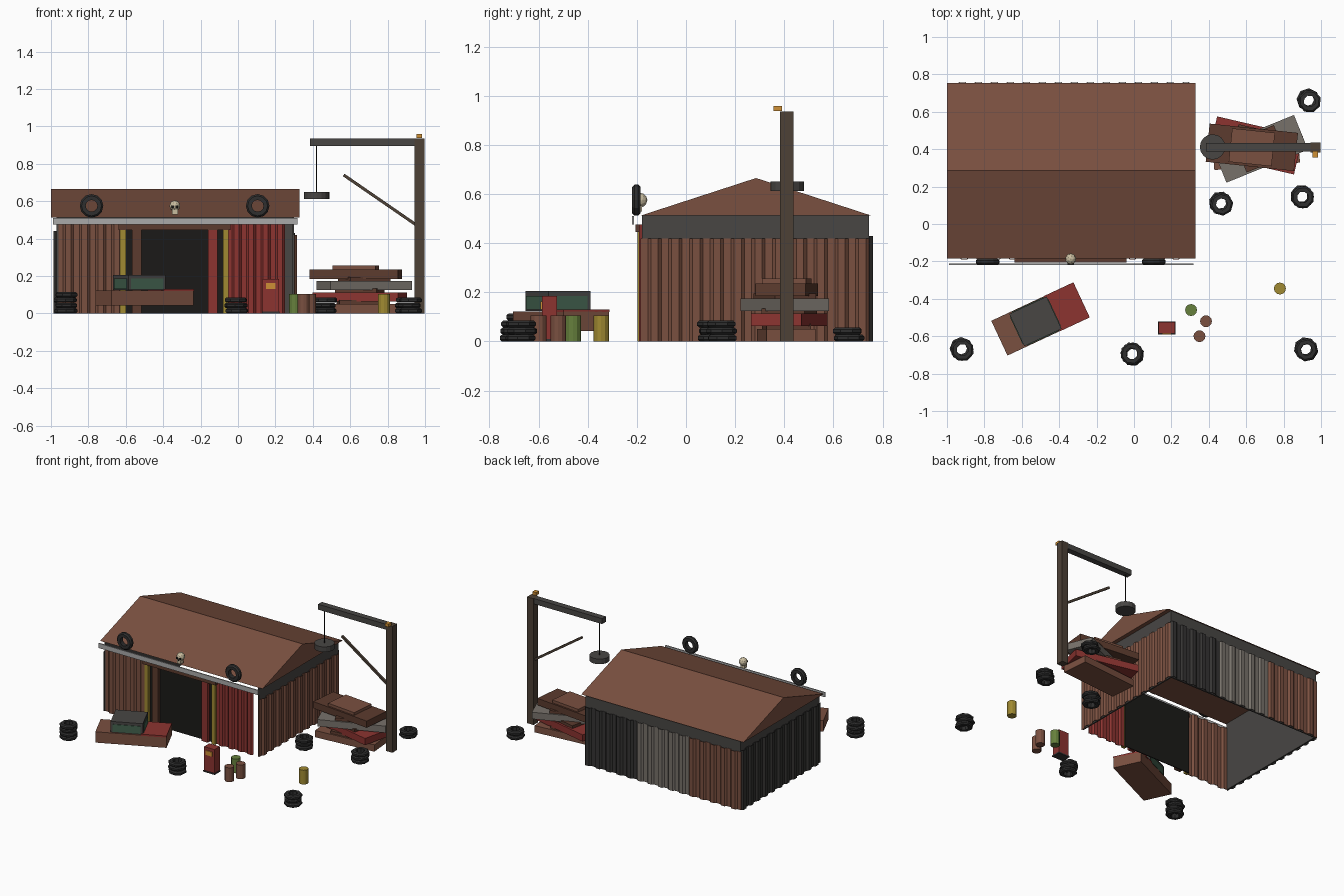
import bpy, bmesh, math
from mathutils import Vector, Matrix

if "Cube" in bpy.data.objects:
    bpy.data.objects.remove(bpy.data.objects["Cube"])

def mat(name, hexcode):
    m = bpy.data.materials.new(name)
    c = [int(hexcode[i:i + 2], 16) / 255 for i in (0, 2, 4)]
    m.diffuse_color = [((v + .055) / 1.055) ** 2.4 for v in c] + [1]
    m.use_nodes = True
    m.node_tree.nodes["Principled BSDF"].inputs["Base Color"].default_value = m.diffuse_color
    return m

RUST = mat("rust", "7a5040")
BROWN = mat("dark_rust", "5c3b2e")
RED = mat("red_paint", "8c3430")
GREY = mat("dark_steel", "484644")
DARK = mat("charcoal_sheet", "353433")
PALE = mat("pale_steel", "77716a")
LIGHT = mat("zinc", "aaaaaa")
BLACK = mat("black", "1b1a18")
RUBBER = mat("rubber", "2e2e2e")
YELLOW = mat("yellow_paint", "a08a32")
GREEN = mat("green_paint", "66803c")
GLASS = mat("green_glass", "42614e")
POST = mat("crane_brown", "4d4136")
ORANGE = mat("orange", "cf9036")
BONE = mat("bone", "c9bda0")

def add(name, bm, m):
    bmesh.ops.recalc_face_normals(bm, faces=bm.faces)
    me = bpy.data.meshes.new(name)
    bm.to_mesh(me)
    bm.free()
    me.materials.append(m)
    ob = bpy.data.objects.new(name, me)
    bpy.context.collection.objects.link(ob)
    return ob

def block(name, m, loc, size, rz=0, ry=0):
    bm = bmesh.new()
    M = Matrix.Translation(loc) @ Matrix.Rotation(math.radians(rz), 4, 'Z') @ Matrix.Rotation(ry, 4, 'Y')
    bmesh.ops.create_cube(bm, size=1, matrix=M @ Matrix.Diagonal((*size, 1)))
    return add(name, bm, m)

def span(name, m, x, y, z):
    lo, hi = Vector((x[0], y[0], z[0])), Vector((x[1], y[1], z[1]))
    return block(name, m, (lo + hi) / 2, hi - lo)

def drum(name, m, loc, r, h, n=12):
    bm = bmesh.new()
    bmesh.ops.create_cone(bm, cap_ends=True, segments=n, radius1=r, radius2=r, depth=h,
                          matrix=Matrix.Translation((loc[0], loc[1], loc[2] + h / 2)))
    return add(name, bm, m)

def sheet(name, m, p0, p1, z0, z1, out):
    """Ribbed metal sheet from p0 to p1, ribs pushed along out."""
    p0, p1, out = Vector((*p0, 0)), Vector((*p1, 0)), Vector((*out, 0))
    ribs = max(1, round((p1 - p0).length / .085))
    pts = []
    for i in range(ribs):
        for t, o in ((0, 0), (.35, 0), (.5, 1), (.85, 1)):
            pts.append(p0.lerp(p1, (i + t) / ribs) + out * o * .013)
    pts.append(p1)
    bm = bmesh.new()
    cols = [[bm.verts.new(p + Vector((0, 0, z))) for z in (z0, z1)] for p in pts]
    for a, b in zip(cols, cols[1:]):
        bm.faces.new((a[0], b[0], b[1], a[1]))
    ob = add(name, bm, m)
    ob.modifiers.new("thickness", 'SOLIDIFY').thickness = .004

def tyre(name, loc, r, h, n=8, rot=0, upright=False):
    """Lathed tyre ring with an open hole."""
    prof = [(.5, -.5), (.85, -.5), (1, -.22), (1, .22), (.85, .5), (.5, .5)]
    M = Matrix.Translation(loc) @ (Matrix.Rotation(math.pi / 2, 4, 'X') if upright else Matrix())
    bm = bmesh.new()
    rings = []
    for i in range(n):
        a = rot + math.tau * i / n
        rings.append([bm.verts.new(M @ Vector((q * r * math.cos(a), q * r * math.sin(a), z * h))) for q, z in prof])
    for i in range(n):
        a, b = rings[i], rings[(i + 1) % n]
        for j in range(6):
            k = (j + 1) % 6
            bm.faces.new((a[j], b[j], b[k], a[k]))
    return add(name, bm, RUBBER)

# Shed liner walls
span("right_wall", GREY, (.29, .30), (-.18, .745), (0, .512))
span("left_wall", GREY, (-.97, -.96), (-.18, .745), (0, .512))
span("back_wall", GREY, (-.97, .30), (.735, .745), (0, .512))

# Ribbed cladding
sheet("right_cladding", RUST, (.303, -.185), (.303, .745), 0, .42, (1, 0))
sheet("left_cladding", DARK, (-.973, -.185), (-.973, .745), 0, .44, (-1, 0))
for i, m in enumerate((RUST, PALE, DARK)):
    x = -.975 + i * .427
    sheet(f"back_cladding_{i}", m, (x, .747), (x + .427, .747), 0, .43, (0, 1))
sheet("front_cladding_left", RUST, (-.965, -.178), (-.62, -.178), 0, .475, (0, -1))
sheet("front_cladding_right", RED, (-.06, -.178), (.25, -.178), 0, .475, (0, -1))

# Roof prism
bm = bmesh.new()
ends = [[bm.verts.new((x, y, z)) for y, z in ((-.185, .512), (.755, .512), (.285, .665))] for x in (-1, .33)]
a, b = ends
bm.faces.new(a)
bm.faces.new(b)
for i in range(3):
    j = (i + 1) % 3
    bm.faces.new((a[i], a[j], b[j], b[i]))
add("roof", bm, RUST)
span("gutter", LIGHT, (-.99, .318), (-.219, -.211), (.475, .51))

# Doorway
span("dark_doorway", BLACK, (-.62, -.06), (-.172, -.165), (0, .465))
span("door_header", BROWN, (-.64, -.04), (-.205, -.18), (.445, .475))
for x, m, n in ((-.615, YELLOW, "left_hazard_strip"), (-.065, YELLOW, "right_hazard_strip"),
                (-.542, BROWN, "left_door_edge"), (-.135, RED, "right_door_edge")):
    span(n, m, (x - .015 - .01 * (m != YELLOW), x + .015 + .01 * (m != YELLOW)), (-.197, -.175), (0, .45))

# Roof tyres and skull ornament
for x in (-.783, .105):
    tyre("roof_tyre", (x, -.202, .575), .063, .034, 12, 0, True)
bm = bmesh.new()
bmesh.ops.create_icosphere(bm, subdivisions=2, radius=1,
                           matrix=Matrix.Translation((-.338, -.187, .575)) @ Matrix.Diagonal((.029, .03, .03, 1)))
add("skull_dome", bm, BONE)
block("skull_jaw", BONE, (-.338, -.195, .543), (.032, .032, .028))
for s in (-1, 1):
    block("skull_eye", BLACK, (-.338 + s * .011, -.213, .57), (.012, .008, .013))
block("skull_nose", BLACK, (-.338, -.214, .556), (.005, .006, .008))

# Car wreck in front
def local(u, v, z, c=(-.5, -.508), deg=25):
    r = math.radians(deg)
    return (c[0] + u * math.cos(r) - v * math.sin(r), c[1] + u * math.sin(r) + v * math.cos(r), z)

block("wreck_body", RUST, local(0, 0, .083), (.485, .205, .08), 25)
block("wreck_bonnet", RED, local(.155, 0, .125), (.175, .207, .012), 25)
block("wreck_cabin", GREY, local(-.03, 0, .165), (.22, .19, .08), 25)
block("wreck_side_window", GLASS, local(-.03, 0, .158), (.19, .198, .055), 25)
block("wreck_windscreen", GLASS, local(-.03, 0, .158), (.227, .16, .055), 25)

# Crushed car stack
layers = ((RUST, .65, .408, .0, 5, .46, .2), (RED, .65, .42, .063, -13, .47, .21),
          (PALE, .675, .402, .124, 22, .47, .2), (BROWN, .63, .41, .185, -6, .475, .205))
for i, (m, x, y, z, deg, l, w) in enumerate(layers):
    block(f"crushed_car_{i}", m, (x, y, z + .025), (l, w, .05), deg)
    block(f"crushed_cabin_{i}", RUST if i == 3 else BROWN, (x, y, z + .06), (.23, .18, .022), deg)

# Crane with magnet
span("crane_post", POST, (.943, .997), (.383, .437), (0, .935))
span("crane_boom", GREY, (.385, .997), (.388, .432), (.895, .935))
p, q = Vector((.565, .41, .74)), Vector((.95, .41, .475))
d = q - p
block("crane_brace", POST, (p + q) / 2, (d.length, .016, .016), 0, math.atan2(-d.z, d.x))
drum("crane_cable", BLACK, (.42, .412, .64), .004, .26, 6)
drum("crane_magnet", GREY, (.42, .412, .612), .068, .038, 16)
block("crane_lamp", ORANGE, (.97, .373, .948), (.03, .034, .022))

# Tyre piles
piles = ((-.92, -.67, 4), (-.01, -.695, 3), (.92, -.67, 3), (.465, .11, 3), (.9, .145, 3), (.935, .66, 2))
for i, (x, y, n) in enumerate(piles):
    for k in range(n):
        dx = .004 * math.sin(2.4 * k + i)
        tyre(f"pile_{i}_tyre_{k}", (x + dx, y - dx, .014 + k * .0285), .062, .028, 8, .4 * k + .3 * i)

# Oil drums
for x, y, m in ((.305, -.46, GREEN), (.385, -.52, RUST), (.35, -.60, RUST), (.78, -.345, YELLOW)):
    drum("oil_drum", m, (x, y, 0), .032, .105)

# Fuel pump
span("fuel_pump", RED, (.132, .218), (-.586, -.524), (.008, .185))
span("pump_foot", DARK, (.128, .222), (-.59, -.52), (0, .01))
span("pump_panel", ORANGE, (.15, .2), (-.592, -.584), (.13, .163))
